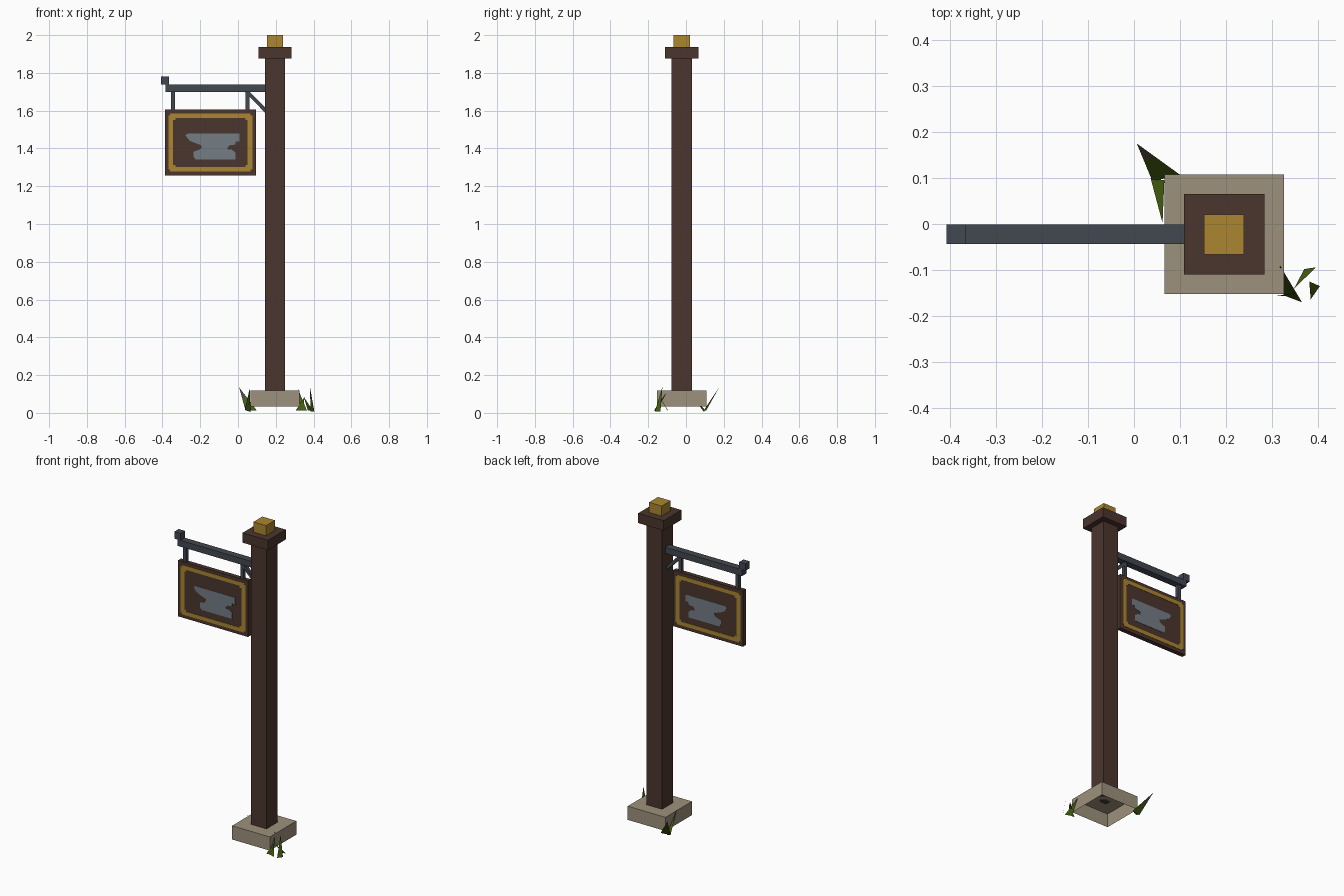
import bpy, bmesh, math
from mathutils import Vector

if "Cube" in bpy.data.objects:
    bpy.data.objects.remove(bpy.data.objects["Cube"])


def material(name, rgb):
    m = bpy.data.materials.new(name)
    m.diffuse_color = (*rgb, 1)
    m.use_nodes = True
    m.node_tree.nodes["Principled BSDF"].inputs["Base Color"].default_value = m.diffuse_color
    return m


WOOD = material("dark_wood", (0.070, 0.036, 0.027))
GOLD = material("gold", (0.41, 0.238, 0.030))
STONE = material("stone", (0.34, 0.283, 0.20))
IRON = material("dark_iron", (0.054, 0.065, 0.082))
STEEL = material("pale_steel", (0.175, 0.205, 0.235))
GRASS = material("grass", (0.060, 0.115, 0.006))
DRY = material("dry_grass", (0.085, 0.072, 0.055))

CX, CY = 0.196, -0.0225     # post axis; the sign hangs in the plane y = CY


def finish(name, bm, *mats):
    me = bpy.data.meshes.new(name)
    bm.to_mesh(me)
    bm.free()
    ob = bpy.data.objects.new(name, me)
    for m in mats:
        me.materials.append(m)
    bpy.context.collection.objects.link(ob)
    return ob


def box(name, x, y, z, mat, open_bottom=False):
    """Box from (min, max) ranges."""
    bm = bmesh.new()
    bmesh.ops.create_cube(bm, size=1)
    for v in bm.verts:
        v.co = [r[0] if c < 0 else r[1] for c, r in zip(v.co, (x, y, z))]
    if open_bottom:
        bm.normal_update()
        low = [f for f in bm.faces if f.normal.z < -0.9]
        bmesh.ops.delete(bm, geom=low, context='FACES_ONLY')
    return finish(name, bm, mat)


def square(name, half, z, mat, **kw):
    return box(name, (CX - half, CX + half), (CY - half, CY + half), z, mat, **kw)


def slab(name, faces, depth, mat):
    """Flat x/z faces, extruded to a slab centred on the sign plane."""
    bm = bmesh.new()
    cache = {}
    for f in faces:
        vs = []
        for x, z in f:
            k = (round(x, 5), round(z, 5))
            if k not in cache:
                cache[k] = bm.verts.new((x, CY - depth / 2, z))
            vs.append(cache[k])
        bm.faces.new(vs)
    ext = bmesh.ops.extrude_face_region(bm, geom=bm.faces[:], use_keep_orig=True)
    for v in ext["geom"]:
        if isinstance(v, bmesh.types.BMVert):
            v.co.y += depth
    bmesh.ops.recalc_face_normals(bm, faces=bm.faces[:])
    return finish(name, bm, mat)


# Post with stone footing, cap and finial
square("stone_footing", 0.130, (0.034, 0.119), STONE, open_bottom=True)
square("post", 0.053, (0.119, 1.876), WOOD)
square("post_cap", 0.0875, (1.876, 1.937), WOOD)
square("gold_finial", 0.0435, (1.937, 2.0), GOLD)

# Iron arm, end block, hangers and diagonal brace
box("iron_arm", (-0.385, CX - 0.053), (CY - 0.0215, CY + 0.0215), (1.699, 1.738), IRON)
box("arm_end_block", (-0.408, -0.365), (CY - 0.0215, CY + 0.0215), (1.738, 1.781), IRON)
for i, x in enumerate((-0.344, 0.051)):
    box(f"hanger_{i + 1}", (x - 0.0105, x + 0.0105), (CY - 0.0105, CY + 0.0105),
        (1.606, 1.699), IRON)
slab("brace", [[(0.034, 1.70), (0.062, 1.70), (0.143, 1.617), (0.143, 1.590)]], 0.021, IRON)

# Sign board
SX, SZ = -0.146, 1.4315
box("sign_board", (SX - 0.24, SX + 0.24), (CY - 0.014, CY + 0.014),
    (SZ - 0.1745, SZ + 0.1745), WOOD)


def stepped_loop(hx, hz, s):
    """Rectangle outline whose corners are notched by a square step."""
    pts = []
    for sx, sz in ((1, 1), (-1, 1), (-1, -1), (1, -1)):
        c = [(hx, hz - s), (hx - s, hz - s), (hx - s, hz)]
        if sx * sz < 0:
            c.reverse()
        pts += [(SX + sx * a, SZ + sz * b) for a, b in c]
    return pts


# Gold border, showing on both faces of the board
outer, inner = stepped_loop(0.223, 0.154, 0.010), stepped_loop(0.197, 0.130, 0.012)
n = len(outer)
slab("gold_border", [[outer[i], outer[(i + 1) % n], inner[(i + 1) % n], inner[i]]
                     for i in range(n)], 0.032, GOLD)

# Anvil emblem, showing on both faces of the board
anvil = [(-.278, 1.469), (-.267, 1.479), (.008, 1.479), (.008, 1.437), (-.013, 1.437),
         (-.013, 1.421), (-.045, 1.416), (-.055, 1.405), (-.055, 1.394), (-.034, 1.394),
         (-.013, 1.378), (-.013, 1.341), (-.225, 1.341), (-.235, 1.357), (-.235, 1.383),
         (-.204, 1.394), (-.193, 1.405), (-.193, 1.416), (-.235, 1.432), (-.257, 1.442),
         (-.267, 1.453)]
slab("anvil_emblem", [anvil], 0.032, STEEL)


def tuft(name, blades):
    """Flat triangular blades: base corners, tip, and where the dry tip starts."""
    bm = bmesh.new()
    for a, b, tip, split in blades:
        a, b, tip = Vector(a), Vector(b), Vector(tip)
        va, vb, vt, vc, vd = [bm.verts.new(p) for p in
                              (a, b, tip, a.lerp(tip, split), b.lerp(tip, split))]
        bm.faces.new((va, vb, vd, vc)).material_index = 0
        bm.faces.new((vc, vd, vt)).material_index = 1
    return finish(name, bm, GRASS, DRY)


# Grass tufts at two corners of the footing
tuft("grass_back_left", [
    ((.040, .093, .012), (.100, .107, .012), (.006, .175, .135), 0.55),
    ((.036, .100, .015), (.066, .095, .005), (.062, .002, .130), 0.85),
])
tuft("grass_front_right", [
    ((.325, -.155, .012), (.365, -.170, .012), (.317, -.090, .128), 0.60),
    ((.370, -.098, .012), (.396, -.094, .012), (.348, -.140, .085), 0.90),
    ((.404, -.135, .008), (.384, -.164, .008), (.381, -.125, .137), 0.90),
    ((.305, -.157, .012), (.345, -.157, .012), (.352, -.150, .085), 0.80),
])
